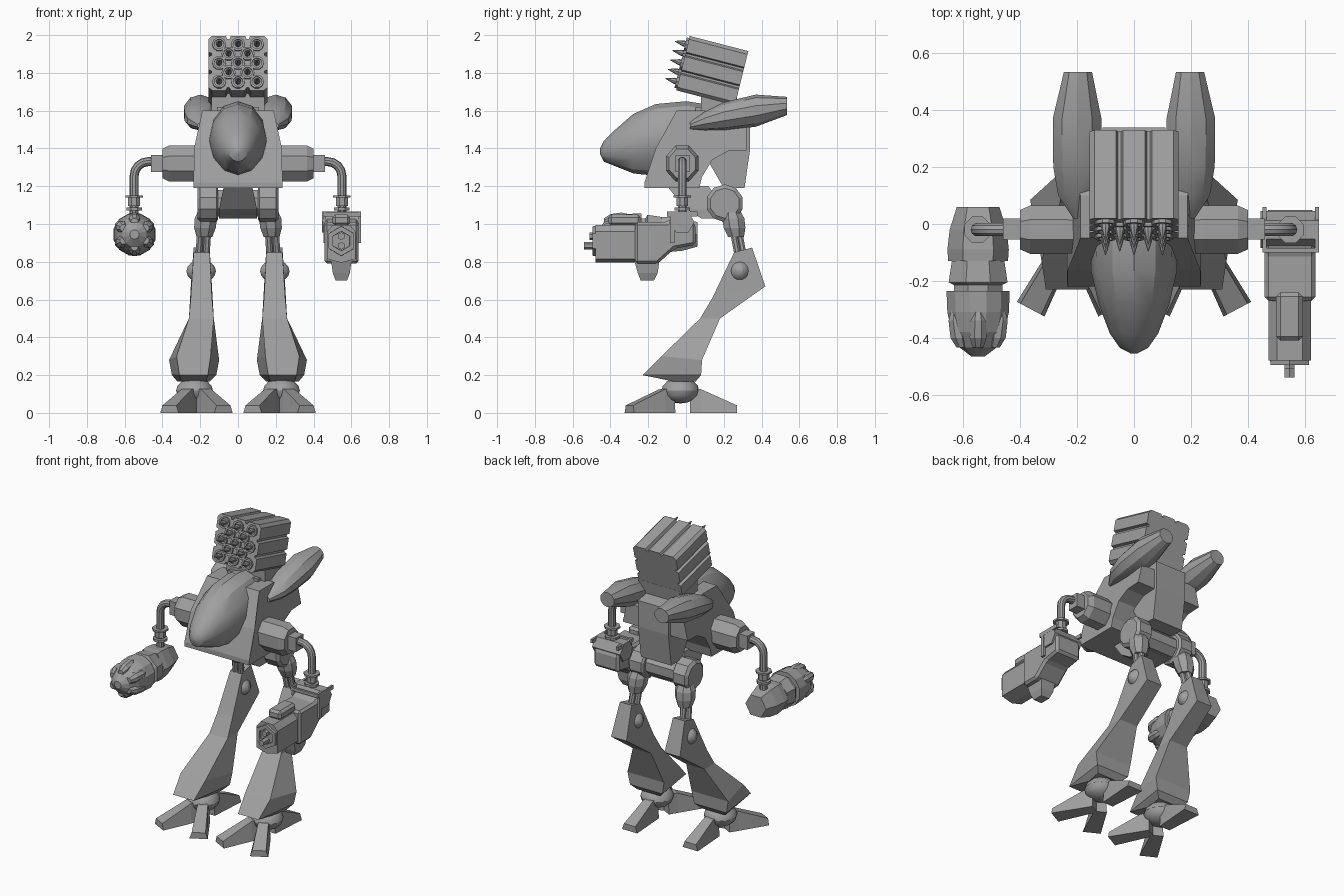
import bpy, bmesh
from math import cos, sin, pi, radians
from mathutils import Vector as V

if "Cube" in bpy.data.objects:
    bpy.data.objects.remove(bpy.data.objects["Cube"])

grey = bpy.data.materials.new("hull grey")
grey.use_nodes = True
grey.diffuse_color = (.35, .35, .35, 1)
grey.node_tree.nodes["Principled BSDF"].inputs["Base Color"].default_value = (.35, .35, .35, 1)
X, Y, Z = V((1, 0, 0)), V((0, 1, 0)), V((0, 0, 1))
smooth_parts = []


def finish(name, bm, mirror=False, smooth=False, bevel=0):
    bmesh.ops.recalc_face_normals(bm, faces=bm.faces)
    me = bpy.data.meshes.new(name)
    bm.to_mesh(me)
    bm.free()
    me.materials.append(grey)
    ob = bpy.data.objects.new(name, me)
    bpy.context.collection.objects.link(ob)
    if bevel:
        mod = ob.modifiers.new("bevel", 'BEVEL')
        mod.width, mod.segments = bevel, 1
    if mirror:
        ob.modifiers.new("mirror", 'MIRROR')
    if smooth:
        smooth_parts.append(ob)


def add_loft(bm, rings):
    rows = [[bm.verts.new(p) for p in r] for r in rings]
    n = len(rows[0])
    for a, b in zip(rows, rows[1:]):
        for i in range(n):
            j = (i + 1) % n
            bm.faces.new((a[i], a[j], b[j], b[i]))
    bm.faces.new(rows[0])
    bm.faces.new(rows[-1][::-1])


def loft(name, rings, **kw):
    bm = bmesh.new()
    add_loft(bm, rings)
    finish(name, bm, **kw)


def ring(c, u, v, n, turn=0.5):
    return [V(c) + u * cos(2 * pi * (i + turn) / n) + v * sin(2 * pi * (i + turn) / n) for i in range(n)]


def turned(name, axis, stations, n=8, turn=0.5, **kw):
    """Loft of round sections: (centre, radius across, radius up)."""
    u, v = {'X': (Y, Z), 'Y': (X, Z), 'Z': (X, Y)}[axis]
    loft(name, [ring(c, u * a, v * b, n, turn) for c, a, b in stations], **kw)


def prism(name, profile, x0, x1, **kw):
    """Side outline (y, z) stretched across x."""
    loft(name, [[(x, y, z) for y, z in profile] for x in (x0, x1)], **kw)


def box(name, x, y, z, **kw):
    prism(name, [(y[0], z[0]), (y[1], z[0]), (y[1], z[1]), (y[0], z[1])], x[0], x[1], **kw)


def ball(name, c, r, **kw):
    bm = bmesh.new()
    bmesh.ops.create_uvsphere(bm, u_segments=14, v_segments=8, radius=1)
    for v in bm.verts:
        v.co = V([c[i] + v.co[i] * r[i] for i in range(3)])
    finish(name, bm, smooth=True, **kw)


# Torso leaning in towards the top, spine and pelvis
hull = [(-.22, 1.19), (.07, 1.19), (.085, 1.25), (.14, 1.34), (.22, 1.385), (.32, 1.39),
        (.32, 1.52), (.1, 1.6), (-.05, 1.6), (-.16, 1.4), (-.22, 1.22)]
loft("torso", [[(s * (.235 - max(0, z - 1.39) * .22), y, z) for y, z in hull] for s in (-1, 1)])
prism("spine", [(.05, 1.62), (.34, 1.57), (.34, 1.4), (.31, 1.19), (.2, 1.19), (.05, 1.45)], -.11, .11)
loft("pelvis", [[(x * w, y, z) for x, y in ((-1, a), (1, a), (1, b), (-1, b))]
                for w, a, b, z in ((.075, -.1, .12, 1.2), (.1, .0, .2, 1.08), (.1, .08, .22, 1.03))])

# Cockpit: long faceted egg
turned("cockpit", 'Y', [((0, y, z), w, h) for y, z, w, h in (
    (-.455, 1.385, .012, .015), (-.435, 1.385, .05, .055), (-.385, 1.4, .085, .09), (-.28, 1.425, .125, .157),
    (-.16, 1.445, .152, .19), (0, 1.465, .15, .185), (.2, 1.5, .11, .12))], n=12, turn=0, smooth=True)

# Rocket rack in its own tilted frame: x across, d back, t down
def rack_point(x, d, t):
    return V((x, .02, 1.995)) + V((0, .968, -.25)) * d + V((0, -.24, -.97)) * t


edge = [(-.138, .157), (-.064, .157), (-.057, .14), (-.045, .14), (-.038, .157),
        (.038, .157), (.045, .14), (.057, .14), (.064, .157), (.138, .157)]
section = []
for q in range(4):
    c, s = round(cos(q * pi / 2)), round(sin(q * pi / 2))
    section += [(a * c + b * s, b * c - a * s) for a, b in edge]
loft("rocket_rack", [[rack_point(x, d, .148 - t * .945) for x, t in section] for d in (0, .32)])
prism("rack_neck", [(.08, 1.72), (.27, 1.67), (.25, 1.56), (.08, 1.58)], -.14, .14)

tubes, rockets = bmesh.new(), bmesh.new()
for row in range(5):
    for x in ((-.1, 0, .1) if row % 2 == 0 else (-.05, .05)):
        def circles(pairs, n):
            return [[rack_point(x + r * cos(2 * pi * i / n), d, .046 + .051 * row + r * sin(2 * pi * i / n))
                     for i in range(n)] for d, r in pairs]
        add_loft(tubes, circles([(.01, .037), (-.013, .037), (-.013, .026), (-.002, .026)], 10))
        add_loft(rockets, circles([(.01, .015), (-.022, .016), (-.07, .002)], 8))
finish("rocket_tubes", tubes)
finish("rockets", rockets)

# Back boosters
turned("booster", 'Y', [((x, y, z), w, h) for x, y, z, w, h in (
    (.19, .02, 1.52, .025, .02), (.2, .1, 1.545, .07, .05), (.2, .2, 1.57, .088, .075),
    (.2, .37, 1.6, .09, .085), (.197, .535, 1.625, .052, .048))], n=10, mirror=True, smooth=True)

# Shoulders and bent arm rods
turned("shoulder", 'X', [((x, -.02, 1.32), r, r * 1.12) for x, r in (
    (.2, .09), (.25, .092), (.365, .092), (.4, .075))], mirror=True)
box("arm_mount", (.39, .46), (-.055, .02), (1.275, 1.365), mirror=True)
bend = [radians(a) for a in (0, 22, 45, 67, 90)]
path = [(V((.44, -.02, 1.33)), 0)] + [(V((.475 + .075 * sin(a), -.02, 1.255 + .075 * cos(a))), a) for a in bend]
path.append((V((.55, -.02, 1.03)), pi / 2))
loft("arm_rod", [ring(c, Y * .024, V((sin(a), 0, cos(a))) * .024, 10) for c, a in path], mirror=True, smooth=True)
for i, (z, r, h) in enumerate(((1.145, .05, .012), (1.12, .034, .05), (1.08, .045, .016))):
    turned(f"wrist_collar_{i}", 'Z', [((.55, -.02, z - h / 2), r, r), ((.55, -.02, z + h / 2), r, r)], mirror=True)

# Gun arm on the left
gx = .547
turned("gun_elbow", 'X', [((x, -.02, 1.01), .065, .065) for x in (.445, .65)], n=6, turn=0)
prism("gun_receiver", [(-.27, .79), (-.15, .79), (-.06, .87), (.05, .89), (.05, 1.0), (.02, 1.03),
                       (-.08, 1.03), (-.1, 1.01), (-.27, 1.01)], .458, .638, bevel=.025)
barrel = [(0, -.11), (.075, -.09), (.075, .055), (.045, .09), (-.045, .09), (-.075, .055), (-.075, -.09)]
loft("gun_barrel", [[(gx + x, y, .905 + z) for x, z in barrel] for y in (-.48, -.24)])
turned("muzzle_frame", 'Y', [((gx, y, .91), r, r) for y, r in (
    (-.46, .08), (-.495, .078), (-.495, .052), (-.47, .05))], n=6)
for i, z in enumerate((.885, .935)):
    turned(f"gun_muzzle_{i}", 'Y', [((gx, y, z), .02, .02) for y in (-.54 + .03 * i, -.45)], n=6)
loft("gun_magazine", [[(gx + s * w, y, z) for s, y in ((-1, a), (1, a), (1, b), (-1, b))]
                      for w, a, b, z in ((.055, -.275, -.14, .81), (.045, -.255, -.15, .74), (.03, -.24, -.17, .7))])
box("gun_sight", (.5, .594), (-.41, -.24), (.99, 1.05), bevel=.015)
for x in (.452, .637):
    box("gun_side_rail", (x, x + .014), (-.1, .06), (1.04, 1.065))
    box("gun_side_post", (x, x + .014), (-.085, -.06), (.9, 1.05))
box("gun_cross_rail", (.452, .651), (-.1, -.085), (1.04, 1.06))

# Claw arm on the right
hx, hz = -.548, .945
def arm_part(name, stations, n=8, **kw):
    turned(name, 'Y', [((hx, y, hz), r, r) for y, r in stations], n=n, **kw)


arm_part("claw_elbow", [(.06, .075), (-.02, .1), (-.09, .108), (-.13, .105)], n=6, turn=0)
arm_part("claw_forearm", [(-.1, .092), (-.24, .092)])
arm_part("claw_cuff", [(-.13, .1), (-.205, .112), (-.215, .09)])
arm_part("claw_fist", [(-.235, .115), (-.31, .112), (-.38, .096), (-.435, .066), (-.465, .025)], n=12)
for i in range(6):
    a = 2 * pi * (i + .5) / 6
    stations = [((hx + q * cos(a), y, hz + q * sin(a)), r, r) for y, q, r in (
        (-.28, .09, .012), (-.34, .088, .03), (-.4, .078, .032), (-.435, .066, .02))]
    turned(f"claw_finger_{i}", 'Y', stations)

# Hip axle and thighs
turned("hip_axle", 'X', [((x, .2, 1.11), .075, .075) for x in (-.12, .12)])
turned("hip_drum", 'X', [((x, .205, 1.11), r, r) for x, r in (
    (.105, .085), (.115, .1), (.2, .1), (.215, .08))], n=10, mirror=True)
turned("thigh_cup", 'Z', [((x, y, z), r, r) for x, y, z, r in (
    (.165, .24, 1.08, .045), (.17, .25, 1.03, .064), (.175, .257, .98, .062), (.178, .265, .93, .045))], mirror=True)
for i, (dx, dy) in enumerate(((-.02, -.01), (.02, -.01), (0, .02))):
    turned(f"thigh_rod_{i}", 'Z', [((.18 + dx, .262 + dy, .95), .019, .019),
                                   ((.188 + dx, .285 + dy, .83), .019, .019)], mirror=True)

# Reverse-jointed shin: front y, z, x range, then back y, z, x range
shin = [(.255, .85, .15, .235, .35, .875, .15, .235),
        (.14, .61, .138, .25, .42, .67, .138, .25),
        (.075, .5, .128, .26, .18, .5, .128, .26),
        (-.13, .3, .145, .325, .085, .28, .1, .365),
        (-.23, .2, .16, .31, .08, .2, .115, .35),
        (-.06, .165, .17, .3, .05, .165, .15, .32)]
loft("shin", [[(a, y, z), (b, y, z), (d, v, w), (c, v, w)] for y, z, a, b, v, w, c, d in shin], mirror=True)
ball("knee_boss", (.195, .285, .75), (.08, .06, .06), mirror=True)

# Feet: ankle ball and three wedge toes
fx, fy = .22, -.03
ball("ankle", (.23, fy, .118), (.1, .1, .068), mirror=True)
for name, angle, reach in (("outer_toe", -62, .305), ("inner_toe", -118, .305), ("back_toe", 90, .3)):
    d = V((cos(radians(angle)), sin(radians(angle)), 0))
    s = V((-d.y, d.x, 0))
    sections = [(.05, .038, .13), (.11, .042, .125), (reach, .055, .04)]
    loft(name, [[V((fx, fy, 0)) + d * r + s * w * a + Z * z for a, z in ((-1, 0), (1, 0), (.75, h), (-.75, h))]
                for r, w, h in sections], mirror=True)

# Soft shading on the rounded parts
bpy.ops.object.select_all(action='DESELECT')
for ob in smooth_parts:
    ob.select_set(True)
bpy.context.view_layer.objects.active = smooth_parts[0]
bpy.ops.object.shade_smooth_by_angle(angle=radians(30))
